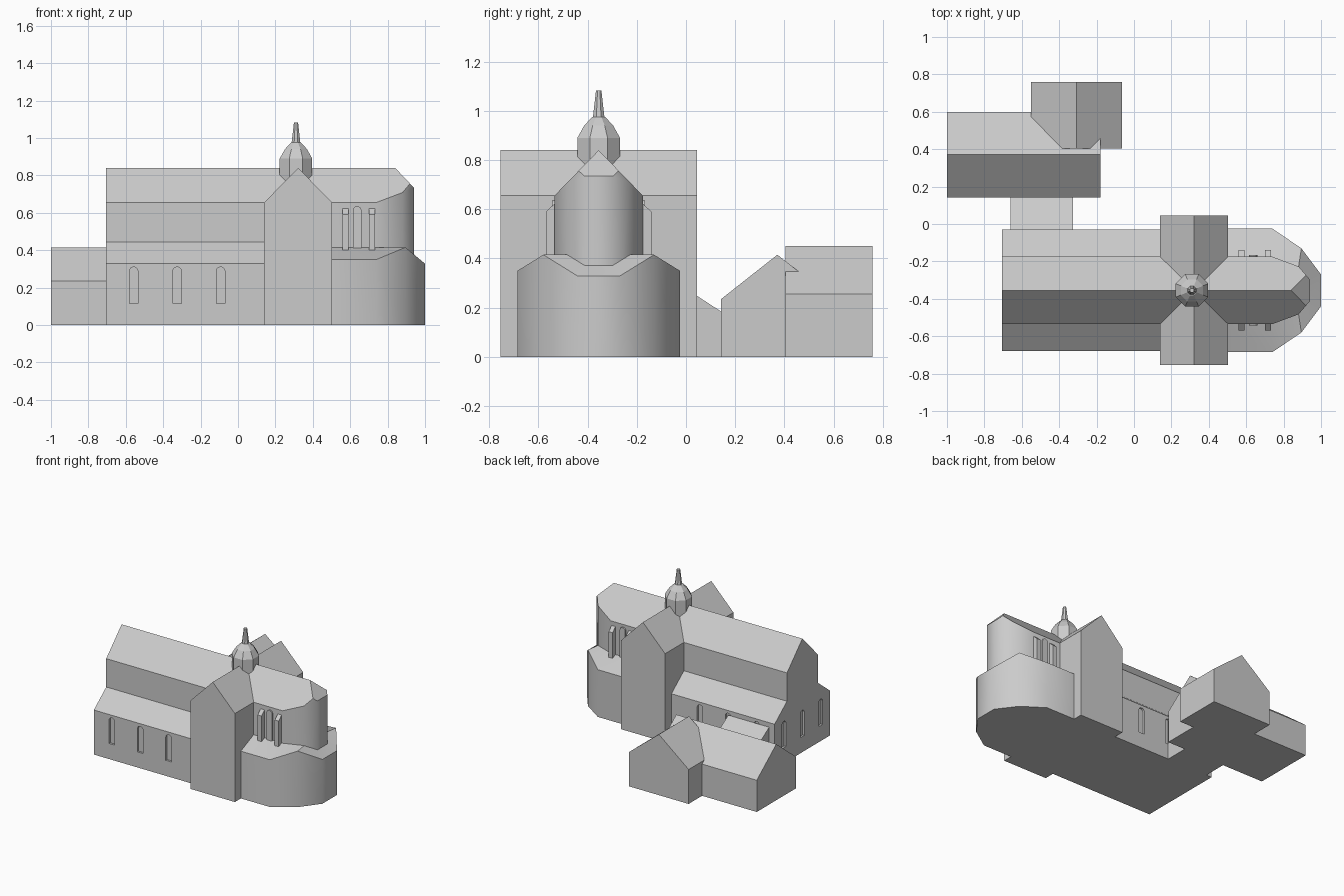
import bpy, bmesh, math
from mathutils import Vector

if "Cube" in bpy.data.objects:
    bpy.data.objects.remove(bpy.data.objects["Cube"])

AXIS = -0.355          # y of the church centre line
CROSS = 0.32           # x of the transept ridge

stone = bpy.data.materials.new("pale grey")
stone.diffuse_color = (0.6, 0.6, 0.6, 1)
stone.use_nodes = True
stone.node_tree.nodes["Principled BSDF"].inputs["Base Color"].default_value = stone.diffuse_color


def finish(name, bm):
    bmesh.ops.recalc_face_normals(bm, faces=bm.faces)
    me = bpy.data.meshes.new(name)
    bm.to_mesh(me)
    bm.free()
    me.materials.append(stone)
    ob = bpy.data.objects.new(name, me)
    bpy.context.collection.objects.link(ob)
    return ob


def prism(name, pts, axis, a, b):
    """Extrude a 2D profile along an axis from a to b."""
    def place(p, t):
        return {'x': (t, p[0], p[1]), 'y': (p[0], t, p[1]), 'z': (p[0], p[1], t)}[axis]
    bm = bmesh.new()
    face = bm.faces.new([bm.verts.new(place(p, a)) for p in pts])
    ext = bmesh.ops.extrude_face_region(bm, geom=[face])
    move = Vector(place((0, 0), b - a))
    bmesh.ops.translate(bm, vec=move, verts=[v for v in ext['geom'] if isinstance(v, bmesh.types.BMVert)])
    return finish(name, bm)


def gable(a, b, eave, ridge):
    return [(a, 0), (b, 0), (b, eave), ((a + b) / 2, ridge), (a, eave)]


def arch(c, w, z0, z1, steps=8):
    """Round-headed window outline."""
    r = w / 2
    top = [(c + r * math.cos(math.pi * i / steps), z1 - r + r * math.sin(math.pi * i / steps))
           for i in range(steps + 1)]
    return [(c - r, z0), (c + r, z0)] + top


def smooth(ob, deg):
    bpy.ops.object.select_all(action='DESELECT')
    ob.select_set(True)
    bpy.context.view_layer.objects.active = ob
    bpy.ops.object.shade_smooth_by_angle(angle=math.radians(deg))


# Nave with lower aisles
half = [(0.325, 0), (0.325, 0.33), (0.18, 0.445), (0.18, 0.655)]
profile = [(AXIS + d, z) for d, z in half] + [(AXIS, 0.84)] + [(AXIS - d, z) for d, z in reversed(half)]
nave = prism("nave", profile, 'x', -0.705, CROSS)

# Recessed windows in the aisles and the west front
cutters = []
for x in (-0.558, -0.325, -0.093):
    for s in (-1, 1):
        y = AXIS + s * 0.325
        cutters.append(prism("aisle_window_cutter", arch(x, 0.046, 0.115, 0.31), 'y', y - 0.015, y + 0.015))
for d in (-0.215, 0, 0.215):
    cutters.append(prism("west_window_cutter", arch(AXIS + d, 0.046, 0.115, 0.31), 'x', -0.72, -0.69))
for c in cutters:
    c.hide_render = True
    c.hide_set(True)
    c.display_type = 'WIRE'
    m = nave.modifiers.new("window", 'BOOLEAN')
    m.operation, m.solver, m.object = 'DIFFERENCE', 'EXACT', c
dg = bpy.context.evaluated_depsgraph_get()
cut_mesh = bpy.data.meshes.new_from_object(nave.evaluated_get(dg))
nave.modifiers.clear()
nave.data = cut_mesh
for c in cutters:
    bpy.data.objects.remove(c)

# Transept
prism("transept", gable(0.14, 0.503, 0.655, 0.84), 'y', AXIS - 0.40, AXIS + 0.40)

# Choir: rounded plan trimmed by the two roof slopes and the end hip
inner = [(0.74, 0.18), (0.88, 0.128), (0.94, 0.058)]
plan = [(CROSS, AXIS + 0.18)] + [(x, AXIS + d) for x, d in inner]
plan += [(x, AXIS - d) for x, d in reversed(inner)] + [(CROSS, AXIS - 0.18)]
choir = prism("choir", plan, 'z', 0, 1)
bm = bmesh.new()
bm.from_mesh(choir.data)
for normal, point in (((0, 0.185, 0.18), (CROSS, AXIS, 0.84)),
                      ((0, -0.185, 0.18), (CROSS, AXIS, 0.84)),
                      ((0.105, 0, 0.1), (0.84, AXIS, 0.84))):
    cut = bmesh.ops.bisect_plane(bm, geom=bm.verts[:] + bm.edges[:] + bm.faces[:],
                                 plane_co=point, plane_no=Vector(normal).normalized(), clear_outer=True)
    bmesh.ops.holes_fill(bm, edges=[e for e in bm.edges if e.is_boundary])
bmesh.ops.recalc_face_normals(bm, faces=bm.faces)
bm.to_mesh(choir.data)
bm.free()
smooth(choir, 43)

# Ambulatory: lower ring around the choir with a lean-to roof
outer_z = [(0.45, 0.33, 0.35), (0.74, 0.33, 0.35), (0.895, 0.225, 0.415), (1.0, 0.085, 0.328)]
inner_z = [(0.45, 0.18, 0.415)] + [(x, d, z) for (x, d), z in zip(inner, (0.415, 0.415, 0.372))]


def both_sides(pts):
    return [(x, AXIS + d, z) for x, d, z in pts] + [(x, AXIS - d, z) for x, d, z in reversed(pts)]


bm = bmesh.new()
top = [bm.verts.new(p) for p in both_sides(outer_z)]
base = [bm.verts.new((p.co.x, p.co.y, 0)) for p in top]
ring = [bm.verts.new(p) for p in both_sides(inner_z)]
for i in range(len(top) - 1):
    bm.faces.new((base[i], base[i + 1], top[i + 1], top[i]))
    bm.faces.new((top[i], top[i + 1], ring[i + 1], ring[i]))
bm.faces.new(base)
bm.faces.new((base[0], top[0], ring[0], ring[-1], top[-1], base[-1]))
smooth(finish("ambulatory", bm), 43)

# Choir buttresses and window plates on both sides
for s in (-1, 1):
    for x in (0.56, 0.70):
        prof = [(AXIS + s * d, z) for d, z in ((0.17, 0.38), (0.215, 0.38), (0.215, 0.59), (0.18, 0.622), (0.17, 0.622))]
        prism("choir_buttress", prof, 'x', x, x + 0.032)
    prism("choir_window", arch(0.637, 0.046, 0.40, 0.635), 'y', AXIS + s * 0.18, AXIS + s * 0.189)

# Crossing turret: octagonal body, bell roof and slim spire
rings = [(0.094, 0.68), (0.094, 0.89), (0.064, 0.94), (0.029, 0.975), (0.025, 0.976), (0.012, 1.083)]
bm = bmesh.new()
loops = []
for r, z in rings:
    loops.append([bm.verts.new((0.31 + r * math.cos(math.pi * (k + 0.5) / 4),
                                AXIS + r * math.sin(math.pi * (k + 0.5) / 4), z)) for k in range(8)])
for lo, hi in zip(loops, loops[1:]):
    for k in range(8):
        n = (k + 1) % 8
        bm.faces.new((lo[k], lo[n], hi[n], hi[k]))
bm.faces.new(loops[0])
bm.faces.new(loops[-1])
finish("crossing_turret", bm)

# Side buildings and the sloped link to the church
prism("parish_house", gable(0.143, 0.60, 0.235, 0.415), 'x', -1.0, -0.18)
prism("house_wing", gable(-0.552, -0.065, 0.255, 0.45), 'y', 0.405, 0.758)
prism("link_passage", [(-0.03, 0), (0.143, 0), (0.143, 0.184), (-0.03, 0.296)], 'x', -0.66, -0.325)
